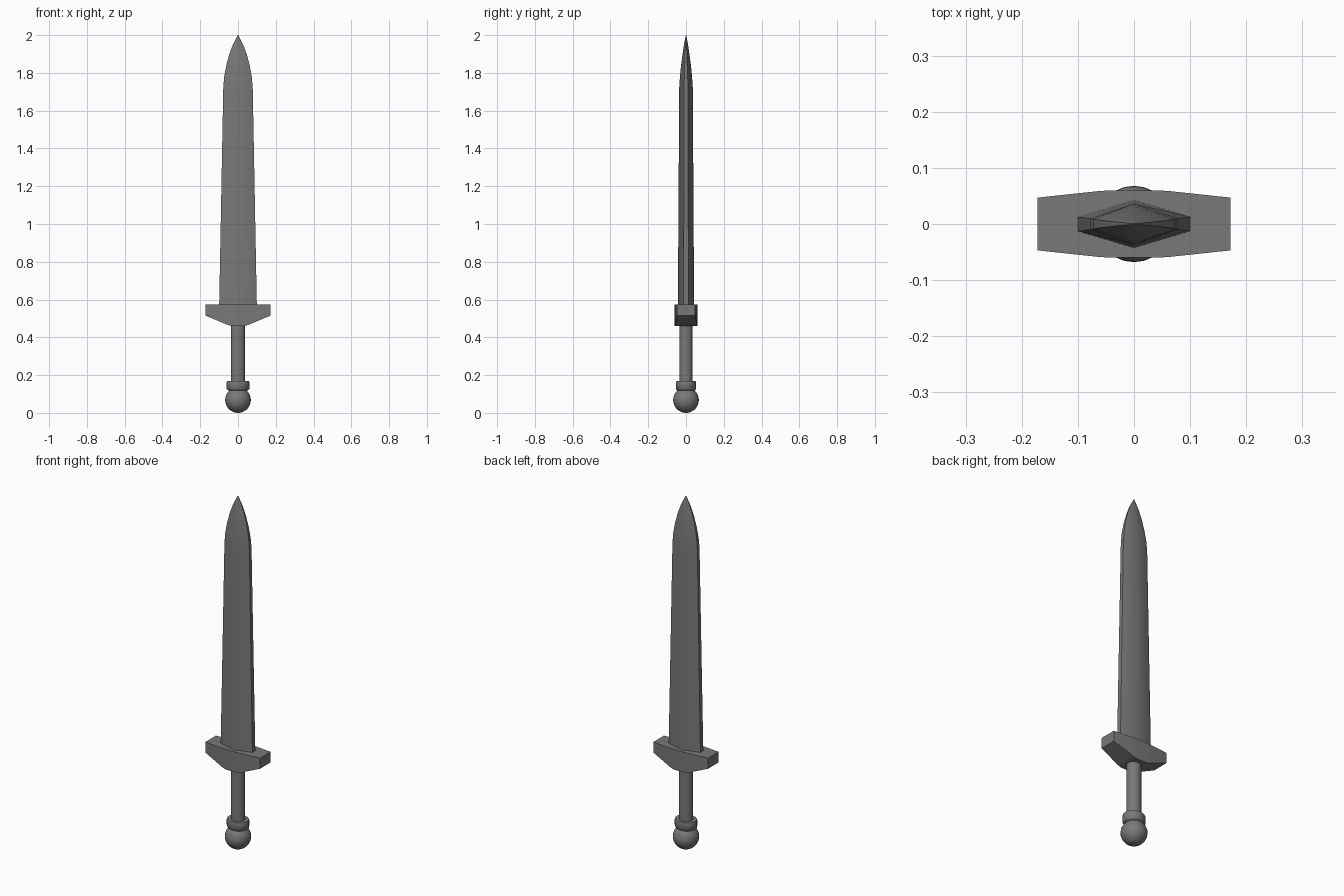
import bpy, bmesh, math

cube = bpy.data.objects.get("Cube")
if cube:
    bpy.data.objects.remove(cube, do_unlink=True)

steel = bpy.data.materials.new("dark_grey_steel")
GREY = (0.19, 0.19, 0.19, 1)
steel.diffuse_color = GREY
steel.use_nodes = True
steel.node_tree.nodes["Principled BSDF"].inputs["Base Color"].default_value = GREY


def loft(name, rings, angle):
    """Skin a stack of equal-length point rings and cap both ends."""
    bm = bmesh.new()
    loops = [[bm.verts.new(p) for p in ring] for ring in rings]
    n = len(loops[0])
    for a, b in zip(loops, loops[1:]):
        for i in range(n):
            j = (i + 1) % n
            bm.faces.new((a[i], a[j], b[j], b[i]))
    bm.faces.new(loops[0][::-1])
    bm.faces.new(loops[-1])
    bmesh.ops.recalc_face_normals(bm, faces=bm.faces)
    mesh = bpy.data.meshes.new(name)
    bm.to_mesh(mesh)
    bm.free()
    obj = bpy.data.objects.new(name, mesh)
    bpy.context.collection.objects.link(obj)
    finish(obj, angle)


def finish(obj, angle):
    obj.data.materials.append(steel)
    bpy.ops.object.select_all(action="DESELECT")
    obj.select_set(True)
    bpy.context.view_layer.objects.active = obj
    bpy.ops.object.shade_smooth_by_angle(angle=math.radians(angle))


def ellipse(rx, ry, z, n=24):
    return [(rx * math.cos(i * math.tau / n), ry * math.sin(i * math.tau / n), z)
            for i in range(n)]


# Blade: ridged section with thin blunt edges, curving in to the point
def blade_ring(z, w, d, e):
    return [(w, -e, z), (w, e, z), (0, d, z), (-w, e, z), (-w, -e, z), (0, -d, z)]


blade = [(0.55, 0.1, 0.043, 0.013), (1.72, 0.078, 0.036, 0.01),
         (1.78, 0.073, 0.032, 0.009), (1.84, 0.062, 0.026, 0.007),
         (1.90, 0.046, 0.018, 0.005), (1.95, 0.027, 0.011, 0.003),
         (2.0, 0.001, 0.001, 0.0005)]
loft("blade", [blade_ring(*row) for row in blade], 40)

# Guard: flat top, underside rising towards narrower square ends
guard = [(0.172, 0.515, 0.047), (0.06, 0.468, 0.059), (0.035, 0.46, 0.06)]
stations = [(-x, z, y) for x, z, y in guard] + guard[::-1]
loft("guard", [[(x, -y, z), (x, y, z), (x, y, 0.575), (x, -y, 0.575)]
               for x, z, y in stations], 35)

# Grip and the collar above the pommel
loft("grip", [ellipse(0.038, 0.035, 0.12), ellipse(0.038, 0.035, 0.48)], 40)
loft("collar", [ellipse(rx, rx * 0.88, z) for z, rx in
                ((0.118, 0.052), (0.126, 0.06), (0.16, 0.061), (0.168, 0.058))], 60)

# Round pommel
bpy.ops.mesh.primitive_uv_sphere_add(segments=24, ring_count=16, radius=0.068,
                                     location=(0, 0, 0.068))
pommel = bpy.context.object
pommel.name = "pommel"
finish(pommel, 60)
